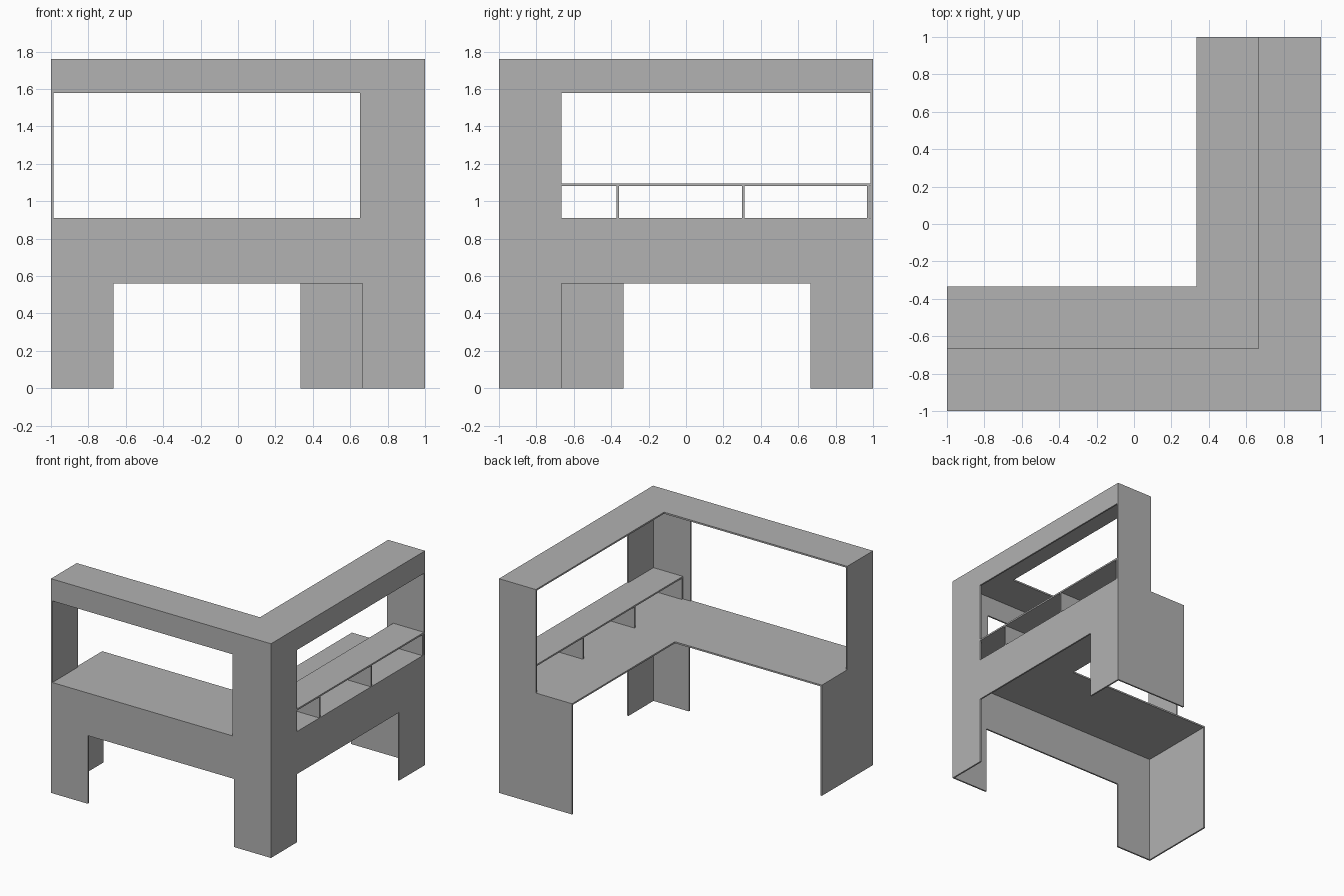
import bpy, bmesh

if "Cube" in bpy.data.objects:
    bpy.data.objects.remove(bpy.data.objects["Cube"], do_unlink=True)

GREY = (0.445, 0.445, 0.445, 1)
mat = bpy.data.materials.new("grey board")
mat.use_nodes = True
mat.diffuse_color = GREY
mat.node_tree.nodes["Principled BSDF"].inputs["Base Color"].default_value = GREY

T = 0.013        # board thickness
DESK = 0.91      # desk surface height
TOP = 1.76       # overall height
IN = 1 - T       # inner face of the outer boards
EDGE = 0.665     # inner edge of posts and top shelf
DEEP = 0.335     # inner edge of the desk


def board(name, outline, start, end, place):
    """Extrude a 2D outline from start to end; place maps (u, v, w) to xyz."""
    bm = bmesh.new()
    loops = [[bm.verts.new(place(u, v, w)) for u, v in outline] for w in (start, end)]
    n = len(outline)
    for loop in loops:
        bm.faces.new(loop)
    for i in range(n):
        j = (i + 1) % n
        bm.faces.new((loops[0][i], loops[0][j], loops[1][j], loops[1][i]))
    bmesh.ops.recalc_face_normals(bm, faces=bm.faces[:])
    mesh = bpy.data.meshes.new(name)
    bm.to_mesh(mesh)
    bm.free()
    mesh.materials.append(mat)
    obj = bpy.data.objects.new(name, mesh)
    bpy.context.collection.objects.link(obj)


def rect(u0, u1, v0, v1):
    return [(u0, v0), (u1, v0), (u1, v1), (u0, v1)]


def ell(edge, left, outer, back):
    """L-shaped plan with its corner at +x, -y."""
    return [(-left, -outer), (outer, -outer), (outer, back),
            (edge, back), (edge, -edge), (-left, -edge)]


def flat(u, v, w):
    return (u, v, w)


# Horizontal L-shaped boards
board("desk_top", ell(DEEP, IN, IN, IN), DESK - T, DESK, flat)
board("top_shelf", ell(EDGE, 1, 1, 1), TOP - T, TOP, flat)

# Upright boards; the side wing mirrors the front wing across the corner
for wing in ("front", "side"):
    front = wing == "front"

    def wall(u, v, w, front=front):
        return (u, w, v) if front else (-w, -u, v)

    def cross(u, v, w, front=front):
        return (w, u, v) if front else (-u, -w, v)

    upper = 0.652 if front else EDGE
    corner = 1 if front else IN
    board(wing + "_leg", rect(-IN, -EDGE, 0, DESK), -1, -IN, wall)
    board(wing + "_modesty_panel", rect(-EDGE, EDGE, 0.56, DESK), -1, -IN, wall)
    board(wing + "_fascia", rect(-IN, upper, 1.58, TOP - T), -1, -IN, wall)
    board(wing + "_corner_post",
          [(EDGE, 0), (corner, 0), (corner, TOP - T), (upper, TOP - T),
           (upper, DESK), (EDGE, DESK)], -1, -IN, wall)
    board(wing + "_end_panel",
          [(-1, 0), (-DEEP, 0), (-DEEP, DESK), (-EDGE, DESK),
           (-EDGE, TOP - T), (-1, TOP - T)], -1, -IN, cross)

# Low shelf with dividers along the side wing
SHELF = 1.095
board("low_shelf", rect(0.72, 1, -IN, IN), SHELF - T, SHELF, flat)
for i, y in enumerate((-0.98, -0.365, 0.305, 0.975)):
    board(f"shelf_divider_{i + 1}", rect(0.72, 1 if i else IN, DESK, SHELF - T),
          y - T / 2, y + T / 2, lambda u, v, w: (u, w, v))
